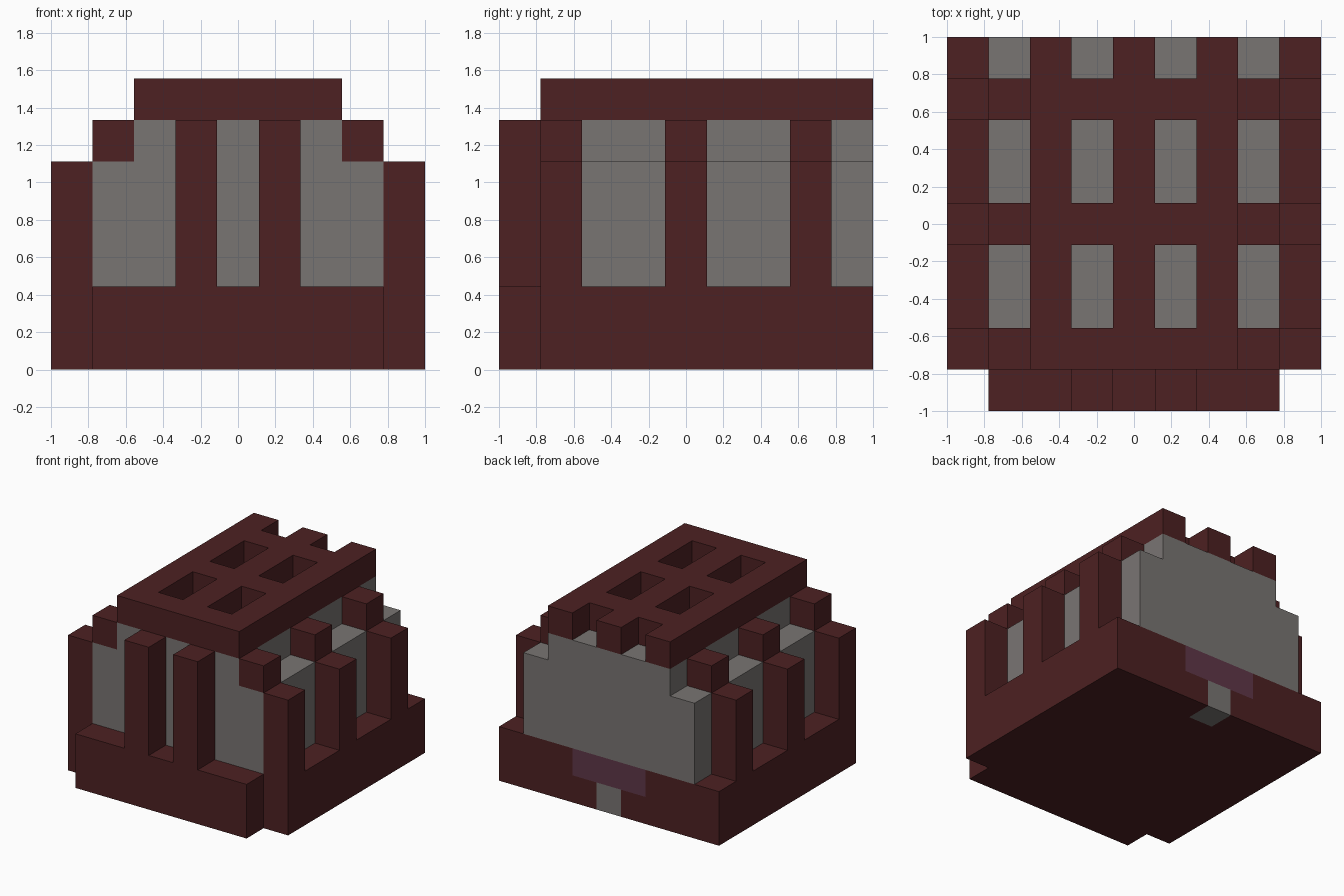
import bpy, bmesh
from mathutils import Vector

U = 2 / 9  # one block

cube = bpy.data.objects.get("Cube")
if cube:
    bpy.data.objects.remove(cube, do_unlink=True)


def material(name, rgb):
    m = bpy.data.materials.new(name)
    m.use_nodes = True
    m.diffuse_color = (*rgb, 1)
    m.node_tree.nodes["Principled BSDF"].inputs["Base Color"].default_value = (*rgb, 1)
    return m


RED = material("dark red", (0.074, 0.015, 0.016))
GRAY = material("warm gray", (0.191, 0.178, 0.171))
PURPLE = material("dull purple", (0.114, 0.038, 0.065))


def extruded(name, polygons, offset, mat):
    """Weld polygons given in block units, extrude them, centre on x and y."""
    bm = bmesh.new()
    for poly in polygons:
        bm.faces.new([bm.verts.new(p) for p in poly])
    bmesh.ops.remove_doubles(bm, verts=bm.verts, dist=0.01)
    out = bmesh.ops.extrude_face_region(bm, geom=bm.faces[:], use_keep_orig=True)
    moved = [v for v in out["geom"] if isinstance(v, bmesh.types.BMVert)]
    bmesh.ops.translate(bm, verts=moved, vec=offset)
    bmesh.ops.recalc_face_normals(bm, faces=bm.faces)
    for v in bm.verts:
        v.co = (v.co - Vector((4.5, 4.5, 0))) * U
    mesh = bpy.data.meshes.new(name)
    bm.to_mesh(mesh)
    bm.free()
    mesh.materials.append(mat)
    obj = bpy.data.objects.new(name, mesh)
    bpy.context.collection.objects.link(obj)
    return obj


def rect(x0, x1, y0, y1, z):
    return [(x0, y0, z), (x1, y0, z), (x1, y1, z), (x0, y1, z)]


def box(name, x, y, z, mat):
    return extruded(name, [rect(*x, *y, z[0])], (0, 0, z[1] - z[0]), mat)


def profile(name, points, y, mat):
    return extruded(name, [[(px, y[0], pz) for px, pz in points]], (0, y[1] - y[0], 0), mat)


def mirrored(points):
    return [(9 - px, pz) for px, pz in points]


# Base, with a T-shaped opening at the back for the doorway
box("base", (0, 9), (1, 8), (0, 2), RED)
box("front_step", (1, 8), (0, 1), (0, 2), RED)
back = [(0, 0), (4, 0), (4, 1), (3, 1), (3, 2), (0, 2)]
profile("base_back_right", back, (8, 9), RED)
profile("base_back_left", mirrored(back), (8, 9), RED)
box("door_post", (4, 5), (8, 9), (0, 1), GRAY)
box("door_lintel", (3, 6), (8, 9), (1, 2), PURPLE)

# Stepped inner body
half = [(1, 2), (1, 5), (2, 5), (2, 6)]
profile("body", half + mirrored(half)[::-1], (1, 9), GRAY)

# Front columns, side columns and their brackets
for side, front, col, bracket in (("right", 3, 0, 1), ("left", 5, 8, 7)):
    box(f"front_column_{side}", (front, front + 1), (0, 1), (2, 6), RED)
    for label, y in (("front", 1), ("middle", 4), ("back", 7)):
        box(f"side_column_{side}_{label}", (col, col + 1), (y, y + 1), (2, 5), RED)
        box(f"bracket_{side}_{label}", (bracket, bracket + 1), (y, y + 1), (5, 6), RED)

# Roof lattice: beams with open cells between them
cells = [rect(x, x + 1, y, y + 1, 6) for x in range(2, 7) for y in range(1, 9)
         if x % 2 == 0 or y % 3 == 1]
extruded("roof_lattice", cells, (0, 0, 1), RED)
